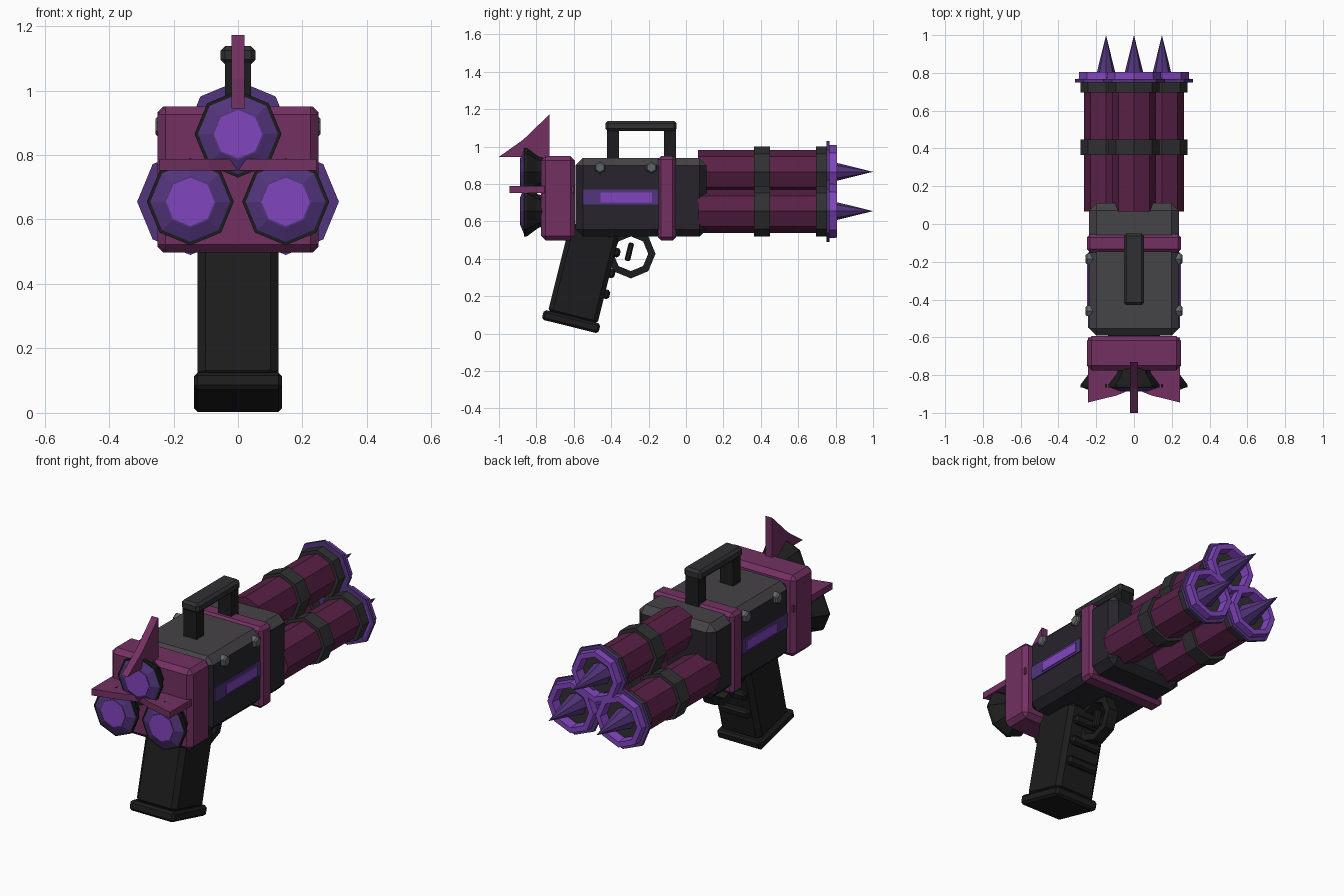
import bpy, bmesh
from math import sin, cos, pi, radians
from mathutils import Matrix, Vector

if "Cube" in bpy.data.objects:
    bpy.data.objects.remove(bpy.data.objects["Cube"])


def mat(name, rgb):
    m = bpy.data.materials.new(name)
    m.diffuse_color = (*rgb, 1)
    m.use_nodes = True
    m.node_tree.nodes["Principled BSDF"].inputs["Base Color"].default_value = m.diffuse_color
    return m


BLACK = mat("black", (0.012, 0.012, 0.013))
DARK = mat("dark_metal", (0.03, 0.03, 0.033))
BODY = mat("body_metal", (0.02, 0.018, 0.025))
TOP = mat("grey_metal", (0.06, 0.056, 0.062))
PLUM = mat("plum", (0.17, 0.03, 0.12))
MAROON = mat("maroon", (0.10, 0.015, 0.06))
VIOLET = mat("violet", (0.085, 0.035, 0.2))
GLOW = mat("bright_violet", (0.22, 0.06, 0.52))
STEEL = mat("steel", (0.12, 0.13, 0.14))


def finish(bm, name, *mats):
    bmesh.ops.recalc_face_normals(bm, faces=bm.faces[:])
    me = bpy.data.meshes.new(name)
    bm.to_mesh(me)
    bm.free()
    for m in mats:
        me.materials.append(m)
    ob = bpy.data.objects.new(name, me)
    bpy.context.collection.objects.link(ob)
    return ob


def box(name, center, size, m, bevel=0.0, tilt=0.0):
    """Chamfered box, tilted about x by degrees."""
    bm = bmesh.new()
    bmesh.ops.create_cube(bm, size=1)
    bmesh.ops.scale(bm, vec=Vector(size), verts=bm.verts[:])
    if bevel:
        bmesh.ops.bevel(bm, geom=bm.edges[:], offset=bevel, segments=1, affect='EDGES')
    bm.transform(Matrix.Translation(center) @ Matrix.Rotation(radians(tilt), 4, 'X'))
    return finish(bm, name, m)


def lathe(name, origin, profile, m, sides=8, axis='Y', closed=False, phase=0.0):
    """Faceted turned part; profile is (position along axis, radius)."""
    bm = bmesh.new()
    rings = []
    for t, r in profile:
        ring = []
        n = 1 if r == 0 else sides
        for i in range(n):
            a = 2 * pi * i / sides + phase
            p = (r * cos(a), t, r * sin(a)) if axis == 'Y' else (t, r * cos(a), r * sin(a))
            ring.append(bm.verts.new(Vector(origin) + Vector(p)))
        rings.append(ring)
    pairs = list(zip(rings, rings[1:]))
    if closed:
        pairs.append((rings[-1], rings[0]))
    for a, b in pairs:
        for i in range(sides):
            j = (i + 1) % sides
            if len(b) == 1:
                bm.faces.new((a[i], a[j], b[0]))
            else:
                bm.faces.new((a[i], a[j], b[j], b[i]))
    if not closed:
        for ring in (rings[0], rings[-1]):
            if len(ring) > 2:
                bm.faces.new(ring)
    return finish(bm, name, m)


def plate(name, pts, offset, m):
    """Flat outline extruded by a vector."""
    bm = bmesh.new()
    f = bm.faces.new([bm.verts.new(p) for p in pts])
    ext = bmesh.ops.extrude_face_region(bm, geom=[f])
    vs = [e for e in ext["geom"] if isinstance(e, bmesh.types.BMVert)]
    bmesh.ops.translate(bm, vec=Vector(offset), verts=vs)
    return finish(bm, name, m)


# Receiver body, with a lighter upper surface
body = box("receiver_body", (0, -0.24, 0.728), (0.474, 0.70, 0.42), BODY, 0.038)
body.data.materials.append(TOP)
for p in body.data.polygons:
    if p.normal.z > 0.3:
        p.material_index = 1

# Plum collar and rear block
box("collar_band", (0, -0.102, 0.724), (0.50, 0.097, 0.452), PLUM, 0.018)
box("rear_block", (0, -0.684, 0.724), (0.50, 0.182, 0.452), PLUM, 0.025)

# Side panels and bolts
for s, side in ((-1, "left"), (1, "right")):
    box("panel_" + side, (s * 0.233, -0.35, 0.73), (0.02, 0.40, 0.08), VIOLET)
    box("panel_light_" + side, (s * 0.237, -0.32, 0.728), (0.022, 0.275, 0.054), GLOW)
    for i, y in enumerate((-0.46, -0.185)):
        lathe(f"bolt_{side}_{i}", (s * 0.22, y, 0.888),
              [(0, 0.032), (s * 0.028, 0.032), (s * 0.036, 0.024)], STEEL,
              sides=6, axis='X', phase=pi / 6)

# Three barrels with bands, muzzle rings, spikes and rear exhausts
for name, x, z in (("top", 0, 0.865), ("left", -0.148, 0.655), ("right", 0.148, 0.655)):
    o = (x, 0, z)
    lathe("barrel_" + name, o, [(0.065, 0.116), (0.72, 0.116)], MAROON)
    lathe("middle_band_" + name, o, [(0.364, 0.135), (0.448, 0.135)], DARK)
    lathe("end_band_" + name, o, [(0.695, 0.135), (0.752, 0.135)], DARK)
    lathe("muzzle_flange_" + name, o,
          [(0.75, 0.165), (0.768, 0.165), (0.768, 0.12), (0.75, 0.12)], VIOLET, closed=True)
    lathe("muzzle_lip_" + name, o,
          [(0.75, 0.146), (0.806, 0.142), (0.806, 0.112), (0.75, 0.108)], GLOW, closed=True)
    lathe("spike_" + name, o, [(0.74, 0.064), (1.0, 0)], VIOLET)
    lathe("exhaust_bell_" + name, o,
          [(-0.74, 0.075), (-0.79, 0.09), (-0.85, 0.135), (-0.866, 0.135)], BLACK)
    lathe("exhaust_ring_" + name, o, [(-0.862, 0.124), (-0.866, 0.124), (-0.884, 0.08)], VIOLET)
    lathe("exhaust_core_" + name, o, [(-0.87, 0.075), (-0.888, 0.075)], GLOW)

# Rear wing plate and upright fin
edge = [(0.243, -0.60), (0.243, -0.945), (0.09, -0.907)]
outline = edge + [(0, -0.87)] + [(-x, y) for x, y in reversed(edge)]
plate("rear_wing", [(x, y, 0.752) for x, y in outline], (0, 0, 0.036), PLUM)
fin = [(-1.0, 0.945), (-0.87, 1.037), (-0.73, 1.172), (-0.73, 0.93), (-0.76, 0.93), (-0.79, 0.945)]
plate("rear_fin", [(-0.02, y, z) for y, z in fin], (0.04, 0, 0), PLUM)

# Carry handle
box("handle_bar", (0, -0.24, 1.11), (0.108, 0.38, 0.056), DARK, 0.014)
for i, y in enumerate((-0.39, -0.085)):
    box(f"handle_post_{i}", (0, y, 1.01), (0.08, 0.064, 0.17), BLACK)

# Grip, base and finger ridges, all leaning back
LEAN = -14
axis = Vector((0, sin(radians(14)), cos(radians(14))))
fwd = Vector((0, cos(radians(14)), -sin(radians(14))))
foot = Vector((0, -0.607, 0.08))
box("grip", foot + axis * 0.245, (0.25, 0.272, 0.50), BLACK, 0.024, LEAN)
box("grip_base", (0, -0.614, 0.064), (0.274, 0.312, 0.054), BLACK, 0.012, LEAN)
for i, h in enumerate((0.17, 0.285, 0.40)):
    box(f"finger_ridge_{i}", foot + axis * h + fwd * 0.14, (0.19, 0.046, 0.05), BLACK, 0.012, LEAN)

# Trigger and guard
lathe("trigger_guard", (0, -0.295, 0.427),
      [(-0.03, 0.132), (0.03, 0.132), (0.03, 0.093), (-0.03, 0.093)], BLACK, axis='X', closed=True)
box("trigger", (0, -0.303, 0.437), (0.036, 0.03, 0.10), BLACK, 0.007, LEAN)
